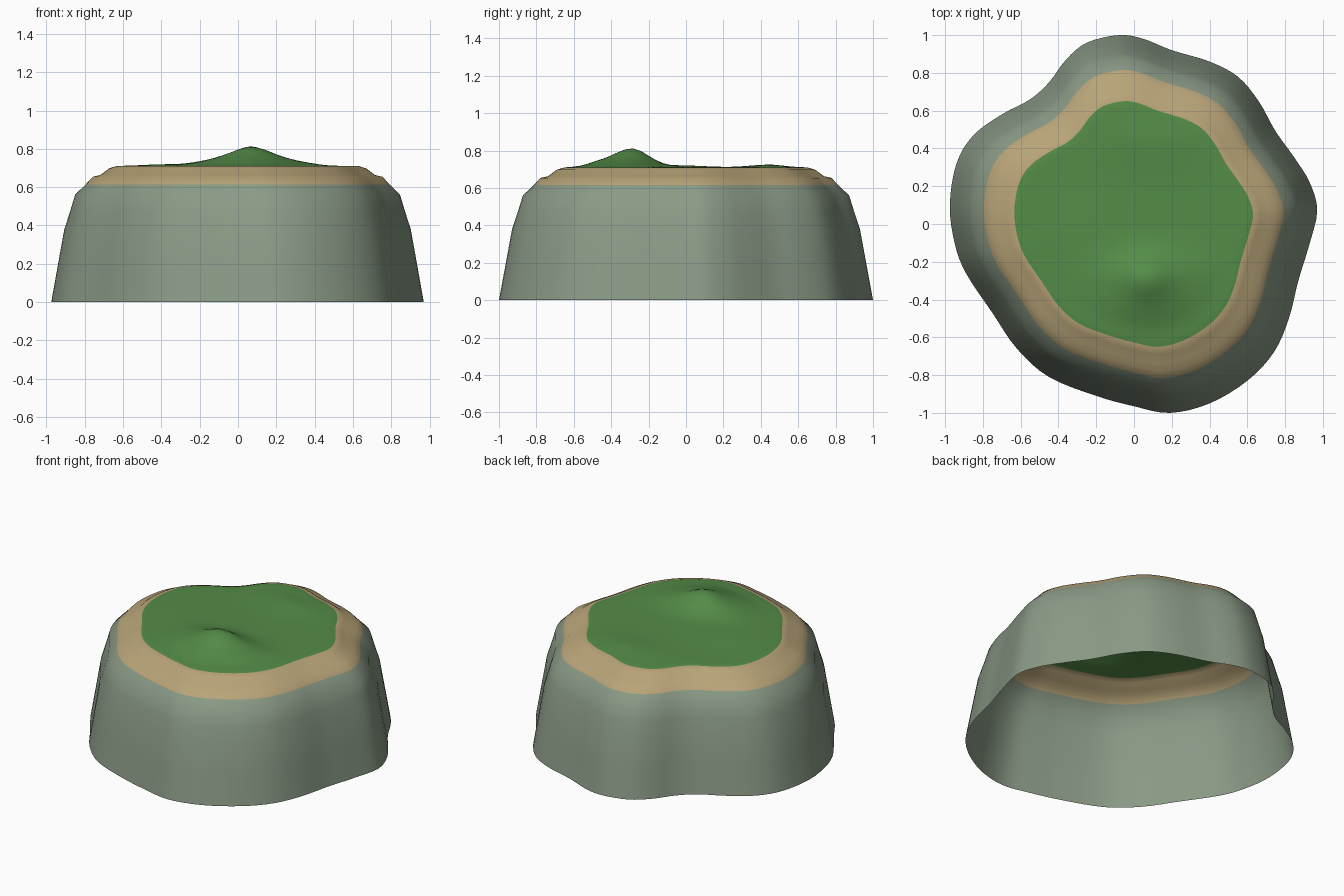
import bpy, bmesh, math
from mathutils import Vector

if "Cube" in bpy.data.objects:
    bpy.data.objects.remove(bpy.data.objects["Cube"])

# Shoreline control points, counter-clockwise seen from above
SHORE = [(.97, .07), (.93, .22), (.85, .35), (.75, .49), (.66, .65), (.55, .78),
         (.40, .86), (.20, .92), (.05, .98), (-.08, 1.0), (-.25, .96), (-.36, .87),
         (-.45, .75), (-.55, .66), (-.70, .58), (-.85, .47), (-.94, .32), (-.975, .10),
         (-.95, -.10), (-.89, -.26), (-.75, -.47), (-.62, -.66), (-.45, -.81),
         (-.20, -.91), (0, -.965), (.19, -1.0), (.40, -.95), (.60, -.83), (.74, -.68),
         (.82, -.50), (.87, -.30), (.925, -.12)]
# Side profile: (outline scale, height)
PROFILE = [(1, 0), (.965, .19), (.93, .38), (.90, .47), (.872, .56), (.815, .615),
           (.778, .654), (.738, .663), (.69, .698), (.65, .71)]
GRASS_EDGE = .65
GRASS_RINGS = 16


def smooth_loop(pts, steps):
    """Closed Catmull-Rom curve through the points."""
    out, n = [], len(pts)
    for i in range(n):
        a, b, c, d = (Vector(pts[(i + k) % n]) for k in (-1, 0, 1, 2))
        for j in range(steps):
            t = j / steps
            out.append(.5 * (2 * b + (c - a) * t + (2 * a - 5 * b + 4 * c - d) * t * t
                             + (3 * b - a - 3 * c + d) * t ** 3))
    return out


def bump(x, y, cx, cy, wx, wy):
    return math.exp(-((x - cx) / wx) ** 2 - ((y - cy) / wy) ** 2)


def grass_height(x, y, s):
    """Gentle meadow with one hill, fading out at the grass edge."""
    fade = min(1, (GRASS_EDGE - s) / .15)
    south = .22 if y < -.29 else .14
    hill = .07 * bump(x, y, .07, -.29, .25, south) + .03 * bump(x, y, .07, -.29, .11, .10)
    swell = .014 * bump(x, y, .1, .45, .25, .15) + .01 * bump(x, y, -.25, -.05, .3, .2)
    return .711 + fade * (hill + swell)


def material(name, rgb):
    m = bpy.data.materials.new(name)
    m.diffuse_color = (*rgb, 1)
    m.use_nodes = True
    m.node_tree.nodes["Principled BSDF"].inputs["Base Color"].default_value = m.diffuse_color
    return m


outline = smooth_loop(SHORE, 4)
bm = bmesh.new()

# Rock wall and sand rings
rings = [[bm.verts.new((p.x * s, p.y * s, z)) for p in outline] for s, z in PROFILE]
# Grass rings shrinking to the middle
for k in range(1, GRASS_RINGS):
    s = GRASS_EDGE * (1 - k / GRASS_RINGS)
    rings.append([bm.verts.new((p.x * s, p.y * s, grass_height(p.x * s, p.y * s, s)))
                  for p in outline])
centre = bm.verts.new((0, 0, grass_height(0, 0, 0)))

n = len(outline)
for r, (low, high) in enumerate(zip(rings, rings[1:])):
    for i in range(n):
        f = bm.faces.new((low[i], low[(i + 1) % n], high[(i + 1) % n], high[i]))
        # Colour by ring: rock, then sand, then grass
        f.material_index = 0 if r < 5 else 1 if r < len(PROFILE) - 1 else 2
for i in range(n):
    f = bm.faces.new((rings[-1][i], rings[-1][(i + 1) % n], centre))
    f.material_index = 2
for f in bm.faces:
    f.smooth = True

mesh = bpy.data.meshes.new("island")
bm.to_mesh(mesh)
bm.free()
mesh.materials.append(material("grey green rock", (.255, .323, .238)))
mesh.materials.append(material("sand", (.479, .371, .188)))
mesh.materials.append(material("grass green", (.089, .262, .065)))
island = bpy.data.objects.new("island", mesh)
bpy.context.collection.objects.link(island)
